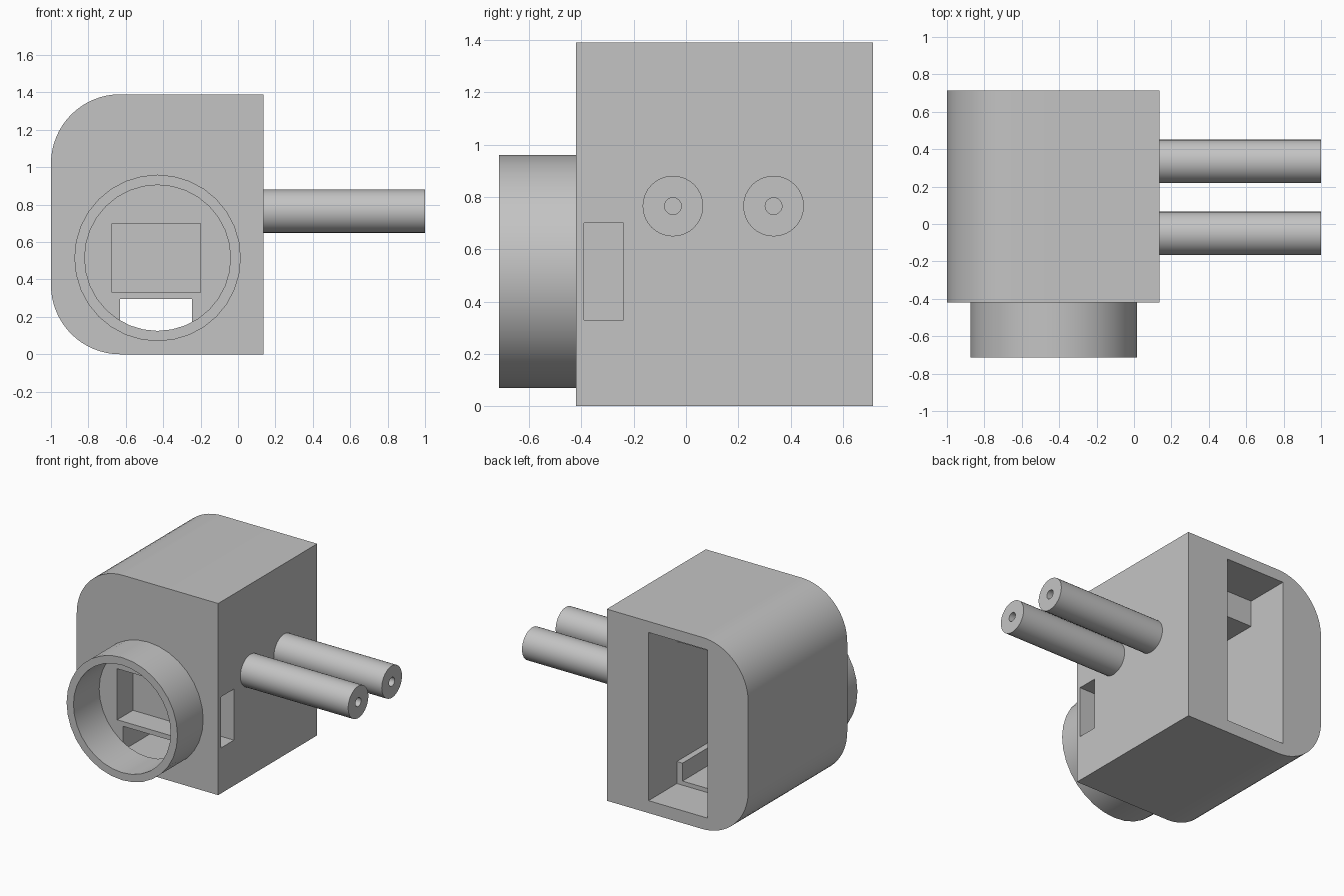
import bpy
from math import cos, sin, pi
from mathutils import Vector

if "Cube" in bpy.data.objects:
    bpy.data.objects.remove(bpy.data.objects["Cube"], do_unlink=True)

grey = bpy.data.materials.new("plain grey")
grey.use_nodes = True
grey.diffuse_color = (0.55, 0.55, 0.55, 1)
grey.node_tree.nodes["Principled BSDF"].inputs["Base Color"].default_value = (0.55, 0.55, 0.55, 1)


def make(name, verts, faces):
    mesh = bpy.data.meshes.new(name)
    mesh.from_pydata(verts, [], faces)
    mesh.materials.append(grey)
    obj = bpy.data.objects.new(name, mesh)
    bpy.context.collection.objects.link(obj)
    return obj


def activate(obj):
    bpy.ops.object.select_all(action='DESELECT')
    obj.select_set(True)
    bpy.context.view_layer.objects.active = obj


def smooth(obj):
    activate(obj)
    bpy.ops.object.shade_smooth_by_angle(angle=pi / 6)


def box(name, x, y, z):
    verts = [(a, b, c) for a in x for b in y for c in z]
    faces = [(0, 1, 3, 2), (4, 6, 7, 5), (0, 4, 5, 1), (2, 3, 7, 6), (0, 2, 6, 4), (1, 5, 7, 3)]
    return make(name, verts, faces)


def cut(target, cutter):
    mod = target.modifiers.new("cut", 'BOOLEAN')
    mod.operation = 'DIFFERENCE'
    mod.solver = 'EXACT'
    mod.object = cutter
    activate(target)
    bpy.ops.object.modifier_apply(modifier=mod.name)
    bpy.data.objects.remove(cutter, do_unlink=True)


def tube(name, start, axis, u, v, length, outer, inner, sides):
    """Hollow round tube from a start point along an axis; u x v = axis."""
    start, axis, u, v = map(Vector, (start, axis, u, v))
    verts = []
    for r, d in ((outer, 0), (outer, length), (inner, length), (inner, 0)):
        for i in range(sides):
            a = 2 * pi * i / sides
            verts.append(start + axis * d + (u * cos(a) + v * sin(a)) * r)
    faces = []
    for k in range(4):
        m = (k + 1) % 4
        for i in range(sides):
            j = (i + 1) % sides
            faces.append((k * sides + i, k * sides + j, m * sides + j, m * sides + i))
    obj = make(name, verts, faces)
    smooth(obj)
    return obj


# Housing: profile with two rounded corners, extruded front to back
LEFT, RIGHT, TOP, R, FRONT, BACK = -1.0, 0.135, 1.39, 0.37, -0.42, 0.715
profile = [(RIGHT, 0), (RIGHT, TOP)]
for cz, first in ((TOP - R, pi / 2), (R, pi)):
    for i in range(17):
        a = first + pi / 2 * i / 16
        profile.append((LEFT + R + R * cos(a), cz + R * sin(a)))
n = len(profile)
verts = [(x, y, z) for y in (FRONT, BACK) for x, z in profile]
faces = [tuple(range(n)), tuple(reversed(range(n, 2 * n)))]
faces += [((i + 1) % n, i, n + i, n + (i + 1) % n) for i in range(n)]
housing = make("housing", verts, faces)

# Hollows: rear opening, inner chamber, cable channel, front recess, side slot
hollows = [
    ("rear_opening", (-0.675, -0.2), (0.39, 0.8), (0.09, 1.31)),
    ("inner_chamber", (-0.675, -0.2), (-0.2, 0.5), (0.25, 1.12)),
    ("cable_channel", (-0.63, -0.245), (-0.6, 0.5), (0.12, 0.295)),
    ("front_recess", (-0.675, -0.2), (-0.6, -0.24), (0.33, 0.70)),
    ("side_slot", (-0.3, 0.3), (-0.39, -0.24), (0.33, 0.70)),
]
for name, x, y, z in hollows:
    cut(housing, box(name, x, y, z))
smooth(housing)

# Round collar on the front
tube("front_collar", (-0.43, FRONT, 0.515), (0, -1, 0), (1, 0, 0), (0, 0, 1),
     0.295, 0.445, 0.39, 32)

# Two hollow pins on the side
for name, y in (("front_pin", -0.05), ("rear_pin", 0.335)):
    tube(name, (RIGHT, y, 0.765), (1, 0, 0), (0, 1, 0), (0, 0, 1),
         1 - RIGHT, 0.116, 0.032, 32)
